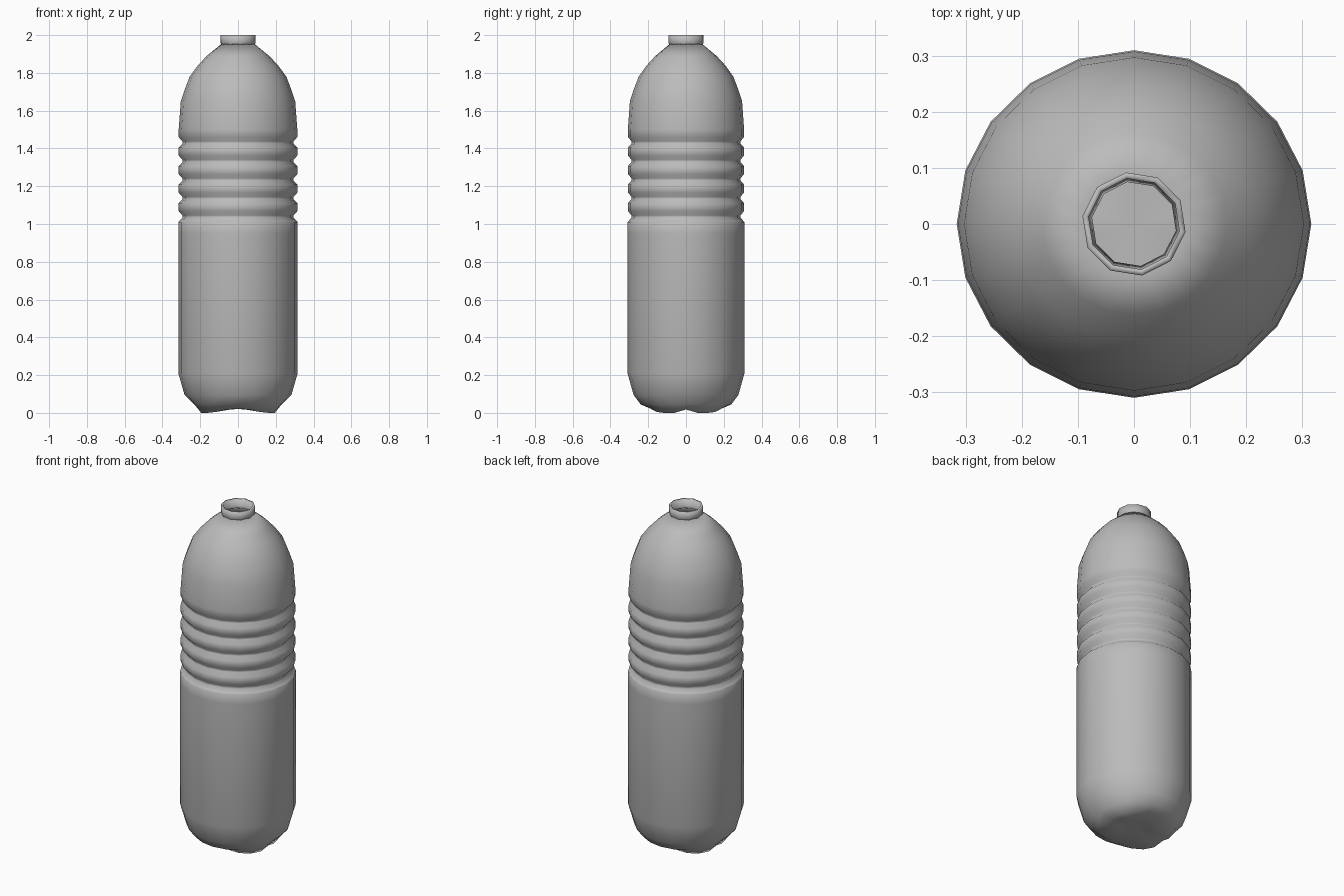
import bpy, bmesh, math

cube = bpy.data.objects.get("Cube")
if cube:
    bpy.data.objects.remove(cube, do_unlink=True)

# Single grey plastic
GREY = (0.5, 0.5, 0.5, 1.0)
mat = bpy.data.materials.new("grey_plastic")
mat.use_nodes = True
mat.diffuse_color = GREY
bsdf = next(n for n in mat.node_tree.nodes if n.type == 'BSDF_PRINCIPLED')
bsdf.inputs["Base Color"].default_value = GREY
bsdf.inputs["Roughness"].default_value = 0.6


def lathe(name, profile, sides, turn=0.0, squash=1.0, shape=None, close_bottom=False,
          wall=0.01, sharp=40):
    """Spin a bottom-to-top (radius, z) profile; shape(i, angle, r, z) may bend a ring."""
    bm = bmesh.new()
    rings = []
    for i, (r, z) in enumerate(profile):
        ring = []
        for k in range(sides):
            a = turn + 2 * math.pi * k / sides
            rr, zz = shape(i, a, r, z) if shape else (r, z)
            ring.append(bm.verts.new((rr * math.cos(a), rr * math.sin(a) * squash, zz)))
        rings.append(ring)
    for lo, hi in zip(rings, rings[1:]):
        for k in range(sides):
            n = (k + 1) % sides
            bm.faces.new((lo[k], lo[n], hi[n], hi[k]))
    if close_bottom:
        hub = bm.verts.new((0, 0, profile[0][1]))
        for k in range(sides):
            bm.faces.new((hub, rings[0][(k + 1) % sides], rings[0][k]))
    mesh = bpy.data.meshes.new(name)
    bm.to_mesh(mesh)
    bm.free()
    obj = bpy.data.objects.new(name, mesh)
    bpy.context.collection.objects.link(obj)
    mesh.materials.append(mat)
    # Thin wall, grown inwards
    solid = obj.modifiers.new("wall", 'SOLIDIFY')
    solid.thickness = wall
    solid.offset = -1
    bpy.ops.object.select_all(action='DESELECT')
    obj.select_set(True)
    bpy.context.view_layer.objects.active = obj
    bpy.ops.object.shade_smooth_by_angle(angle=math.radians(sharp))
    return obj


# Base: two pairs of feet either side of a shallow channel along x
def base_shape(i, a, r, z):
    side = abs(math.sin(a))          # 0 at the x ends, 1 at front and back
    if i == 1:                       # foot ring
        lift = 0.018 * max(0, 1 - side / 0.3) + 0.022 * max(0, side - 0.75) / 0.25
        return r - 0.02 * side ** 4, z + lift
    if i == 2:                       # pinched above the feet at the x ends
        return r - 0.014 * (1 - side) ** 2, z
    return r, z


R = 0.316
profile = [(0.09, 0.02), (0.205, 0.0), (0.245, 0.045), (0.283, 0.095),
           (R, 0.21), (R, 0.95), (R, 1.01)]
# Grip rings: five rounded grooves
for z in (1.04, 1.138, 1.236, 1.334, 1.432):
    profile += [(R - 0.002, z - 0.028), (0.294, z - 0.006),
                (0.294, z + 0.006), (R - 0.002, z + 0.028)]
# Domed shoulder
profile += [(0.314, 1.50), (0.303, 1.65), (0.283, 1.71), (0.256, 1.78),
            (0.212, 1.84), (0.165, 1.89), (0.088, 1.953)]
lathe("bottle_body", profile, 20, squash=0.98, shape=base_shape, close_bottom=True, sharp=60)

# Neck: short ten-sided collar
lathe("bottle_neck", [(0.085, 1.943), (0.093, 1.956), (0.093, 2.0)], 10,
      turn=math.radians(-9), wall=0.011, sharp=50)
